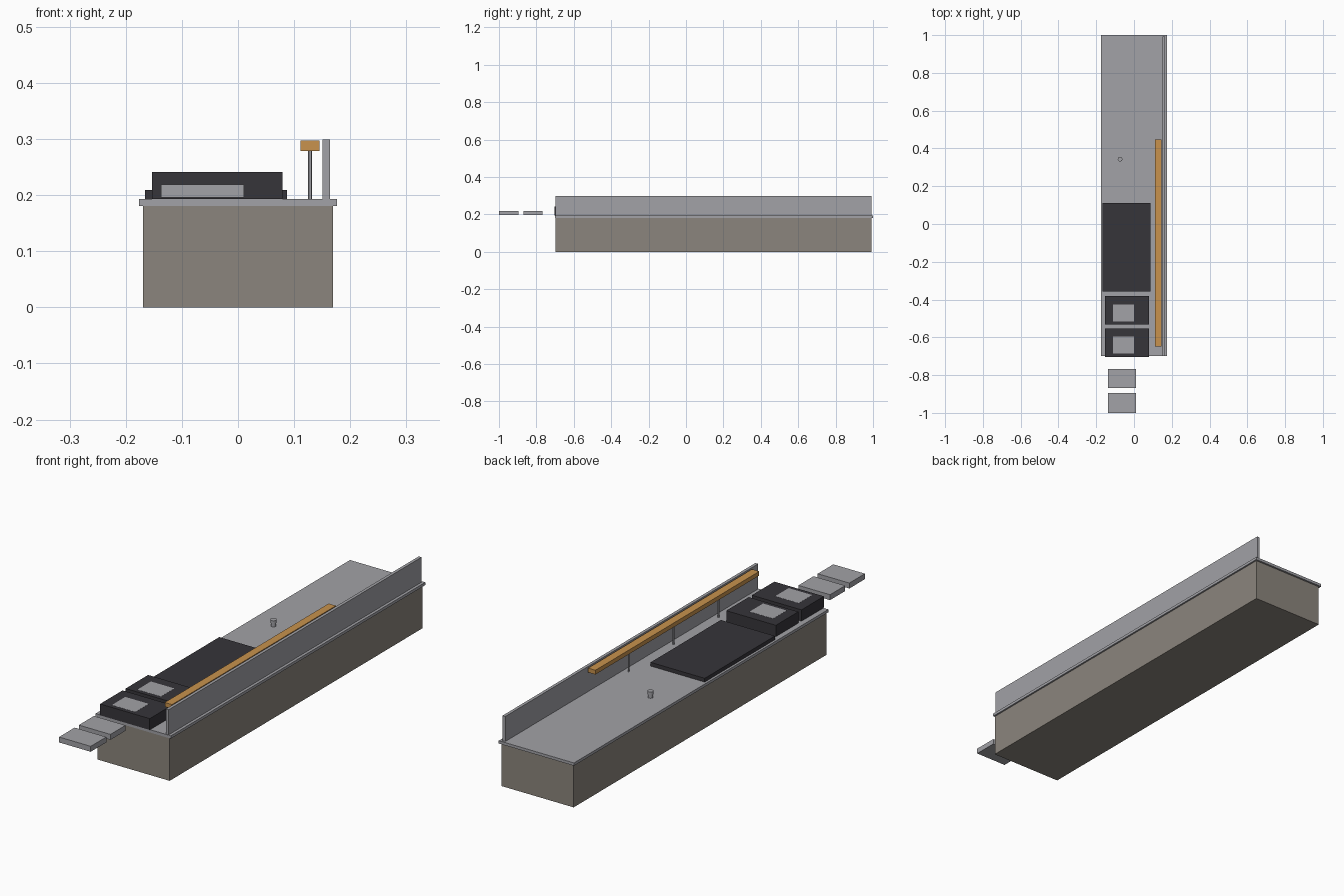
import bpy

if "Cube" in bpy.data.objects:
    bpy.data.objects.remove(bpy.data.objects["Cube"])


def material(name, rgb):
    m = bpy.data.materials.new(name)
    m.diffuse_color = (*rgb, 1)
    m.use_nodes = True
    m.node_tree.nodes["Principled BSDF"].inputs["Base Color"].default_value = m.diffuse_color
    return m


CABINET = material("warm_grey_cabinet", (0.26, 0.235, 0.205))
STEEL = material("steel_grey", (0.36, 0.36, 0.385))
DARK = material("charcoal", (0.037, 0.035, 0.042))
WOOD = material("orange_wood", (0.58, 0.29, 0.075))


def box(name, x, y, z, mat):
    """Box from (min, max) ranges on each axis."""
    bpy.ops.mesh.primitive_cube_add(size=1, location=[sum(r) / 2 for r in (x, y, z)])
    ob = bpy.context.object
    ob.name = name
    ob.scale = [r[1] - r[0] for r in (x, y, z)]
    bpy.ops.object.transform_apply(location=False, rotation=False, scale=True)
    ob.data.materials.append(mat)
    return ob


def rod(name, x, y, z, r_low, r_top, mat, sides=16):
    """Upright cylinder or taper between two heights."""
    bpy.ops.mesh.primitive_cone_add(vertices=sides, radius1=r_low, radius2=r_top,
                                    depth=z[1] - z[0], location=(x, y, sum(z) / 2))
    ob = bpy.context.object
    ob.name = name
    ob.data.materials.append(mat)
    bpy.ops.object.shade_smooth_by_angle()
    return ob


TOP = 0.193  # worktop surface

# Counter body
box("cabinet", (-0.169, 0.169), (-0.698, 0.992), (0, 0.181), CABINET)
box("worktop", (-0.176, 0.176), (-0.70, 1.0), (0.181, TOP), STEEL)
box("splash_wall", (0.151, 0.164), (-0.698, 0.992), (TOP, 0.299), STEEL)

# Raised wooden rail on three posts
box("wooden_rail", (0.111, 0.145), (-0.648, 0.447), (0.279, 0.297), WOOD)
for i, y in enumerate((-0.4, -0.1, 0.2)):
    rod(f"rail_post_{i + 1}", 0.128, y, (TOP, 0.279), 0.0035, 0.0035, STEEL, 12)

# Low hot plate
box("hot_plate", (-0.166, 0.087), (-0.357, 0.112), (TOP, 0.209), DARK)

# Two fryer units with inset basins, and their baskets out in front
for i, (y, basket) in enumerate(((-0.457, (-0.868, -0.767)), (-0.628, (-1.0, -0.896)))):
    box(f"fryer_{i + 1}", (-0.153, 0.079), (y - 0.075, y + 0.075), (TOP, 0.241), DARK)
    box(f"fryer_basin_{i + 1}", (-0.110, 0.0), (y - 0.058, y + 0.032), (0.235, 0.2415), STEEL)
    box(f"basket_{i + 1}", (-0.137, 0.011), basket, (0.196, 0.219), STEEL)

# Small knob on the open worktop
rod("knob_stem", -0.074, 0.343, (TOP, 0.208), 0.0105, 0.0105, STEEL)
rod("knob_cap", -0.074, 0.343, (0.208, 0.22), 0.0125, 0.0125, STEEL)
